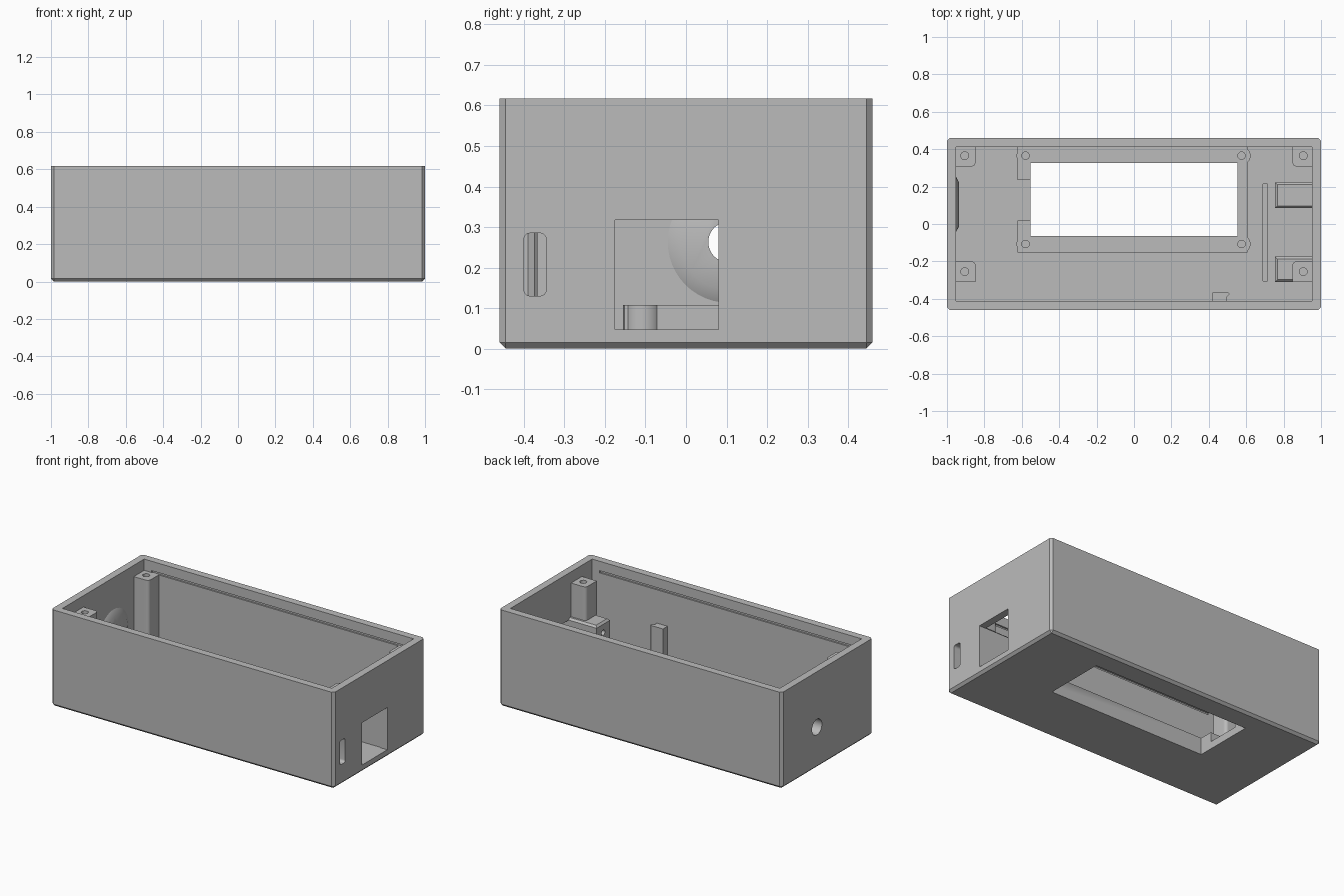
import bpy, bmesh, math
from mathutils import Matrix

cube = bpy.data.objects.get("Cube")
if cube:
    bpy.data.objects.remove(cube, do_unlink=True)

grey = bpy.data.materials.new("plain grey plastic")
grey.use_nodes = True
colour = (0.5, 0.5, 0.5, 1)
grey.diffuse_color = colour
grey.node_tree.nodes["Principled BSDF"].inputs["Base Color"].default_value = colour

WALL, FLOOR, TOP = 0.047, 0.047, 0.617
HX, HY = 1.0, 0.46
IX, IY = HX - WALL, HY - WALL
POST_TOP, BLOCK_TOP, RIM_TOP = 0.545, 0.33, 0.108


def make(name, bm):
    bmesh.ops.recalc_face_normals(bm, faces=bm.faces)
    mesh = bpy.data.meshes.new(name)
    bm.to_mesh(mesh)
    bm.free()
    mesh.materials.append(grey)
    ob = bpy.data.objects.new(name, mesh)
    bpy.context.collection.objects.link(ob)
    return ob


def prism(name, pts, z0, z1):
    bm = bmesh.new()
    face = bm.faces.new([bm.verts.new((x, y, z0)) for x, y in pts])
    new = bmesh.ops.extrude_face_region(bm, geom=[face])["geom"]
    verts = [v for v in new if isinstance(v, bmesh.types.BMVert)]
    bmesh.ops.translate(bm, verts=verts, vec=(0, 0, z1 - z0))
    return make(name, bm)


def box(name, x0, x1, y0, y1, z0, z1):
    return prism(name, [(x0, y0), (x1, y0), (x1, y1), (x0, y1)], z0, z1)


def cylinder(name, centre, r1, depth, r2=None, axis="Z"):
    bm = bmesh.new()
    turn = Matrix.Rotation(math.pi / 2, 4, "Y") if axis == "X" else Matrix()
    bmesh.ops.create_cone(bm, cap_ends=True, segments=48, radius1=r1,
                          radius2=r1 if r2 is None else r2, depth=depth,
                          matrix=Matrix.Translation(centre) @ turn)
    return make(name, bm)


def bevel(ob, width, rule, segments=1):
    bm = bmesh.new()
    bm.from_mesh(ob.data)
    edges = [e for e in bm.edges if rule(e.verts[0].co, e.verts[1].co)]
    bmesh.ops.bevel(bm, geom=edges, offset=width, segments=segments,
                    profile=0.5, affect="EDGES")
    bm.to_mesh(ob.data)
    bm.free()


def combine(ob, others, operation="DIFFERENCE"):
    for other in others:
        other.hide_render = True
        mod = ob.modifiers.new("combine", "BOOLEAN")
        mod.operation, mod.solver, mod.object = operation, "EXACT", other
        graph = bpy.context.evaluated_depsgraph_get()
        mesh = bpy.data.meshes.new_from_object(ob.evaluated_get(graph))
        ob.modifiers.clear()
        ob.data = mesh
        bpy.data.objects.remove(other, do_unlink=True)


def upright(a, b):
    return abs(a.z - b.z) > 0.01


def window():
    return box("window_cutter", -0.553, 0.553, -0.065, 0.325, -0.1, 0.3)


parts = []

# Open case with chamfered corners and base
case = box("case", -HX, HX, -HY, HY, 0, TOP)
bevel(case, 0.015, lambda a, b: upright(a, b) or max(a.z, b.z) < 0.01)
parts.append(case)

# Cable slot in the side wall, with rounded corners
slot = box("slot_cutter", 0.9, 1.1, -0.4, -0.345, 0.13, 0.285)
bevel(slot, 0.015, lambda a, b: abs(a.x - b.x) > 0.1, 4)

# Round jack hole passes through the other wall and its seat
JACK = (0.105, 0.263)


def jack_hole():
    return cylinder("jack_cutter", (-0.96, *JACK), 0.05, 0.2, axis="X")


cutters = [box("cavity_cutter", -IX, IX, -IY, IY, FLOOR, 1),
           window(), slot, jack_hole(),
           box("port_cutter", 0.9, 1.1, -0.175, 0.08, FLOOR, 0.317),
           box("board_groove_cutter", 0.69, 0.715, -0.305, 0.215, 0.032, 0.1)]
for s in (-1, 1):
    y0, y1 = sorted((s * (IY - 0.02), s * (IY + 0.01)))
    cutters.append(box("lid_groove_cutter", -0.9, 0.9, y0, y1, 0.543, 0.557))
combine(case, cutters)

# Conical seat round the jack hole
seat = cylinder("jack_seat", (-IX + 0.009, *JACK), 0.15, 0.018, 0.117, "X")
combine(seat, [jack_hole()])
parts.append(seat)

# Raised display rim with four screw bosses and a side notch
rim = box("display_rim", -0.623, 0.607, -0.152, IY, FLOOR, RIM_TOP)
spots = [(x, y) for x in (-0.58, 0.575) for y in (-0.107, 0.365)]
mid = (FLOOR + RIM_TOP) / 2
combine(rim, [cylinder("boss", (x, y, mid), 0.048, RIM_TOP - FLOOR)
              for x, y in spots], "UNION")
combine(rim, [window(), box("notch_cutter", -0.7, -0.5, 0.02, 0.235, FLOOR - 0.01, 0.2)])
combine(rim, [cylinder("screw_cutter", (x, y, RIM_TOP), 0.02, 0.09) for x, y in spots])
parts.append(rim)

# Lid screw posts with one rounded inner edge
for side, sx in (("right", -1), ("left", 1)):
    for end, y0, y1 in (("front", -0.31, -0.2), ("back", 0.308, IY)):
        base = BLOCK_TOP if (side, end) == ("left", "front") else FLOOR
        x0, x1 = sorted((sx * IX, sx * 0.848))
        post = box(f"{end}_{side}_post", x0, x1, y0, y1, base, POST_TOP)
        bevel(post, 0.02, lambda a, b: upright(a, b) and abs(a.x) < 0.9
              and (a.y > -0.25 if end == "front" else a.y < 0.35), 5)
        hole_y = -0.255 if end == "front" else 0.365
        combine(post, [cylinder("screw_cutter", (sx * 0.905, hole_y, POST_TOP), 0.021, 0.2)])
        parts.append(post)

# Port mounting blocks either side of the opening
for name, y0, y1 in (("front_port_block", -0.31, -0.175), ("back_port_block", 0.085, 0.222)):
    block = box(name, 0.755, IX, y0, y1, FLOOR, BLOCK_TOP)
    bevel(block, 0.012, lambda a, b: min(a.z, b.z) > 0.3 and min(a.x, b.x) < 0.8)
    combine(block, [cylinder("screw_cutter", (0.755, (y0 + y1) / 2, 0.265),
                             0.017, 0.16, axis="X")])
    parts.append(block)

# Board clip with an undercut on the front wall
parts.append(prism("board_clip", [(0.42, -IY), (0.42, -0.367), (0.505, -0.367),
                                  (0.512, -0.374), (0.495, -0.39), (0.495, -IY)],
                   FLOOR, BLOCK_TOP))

for ob in parts:
    bpy.ops.object.select_all(action="DESELECT")
    ob.select_set(True)
    bpy.context.view_layer.objects.active = ob
    bpy.ops.object.shade_smooth_by_angle(angle=math.radians(30))
